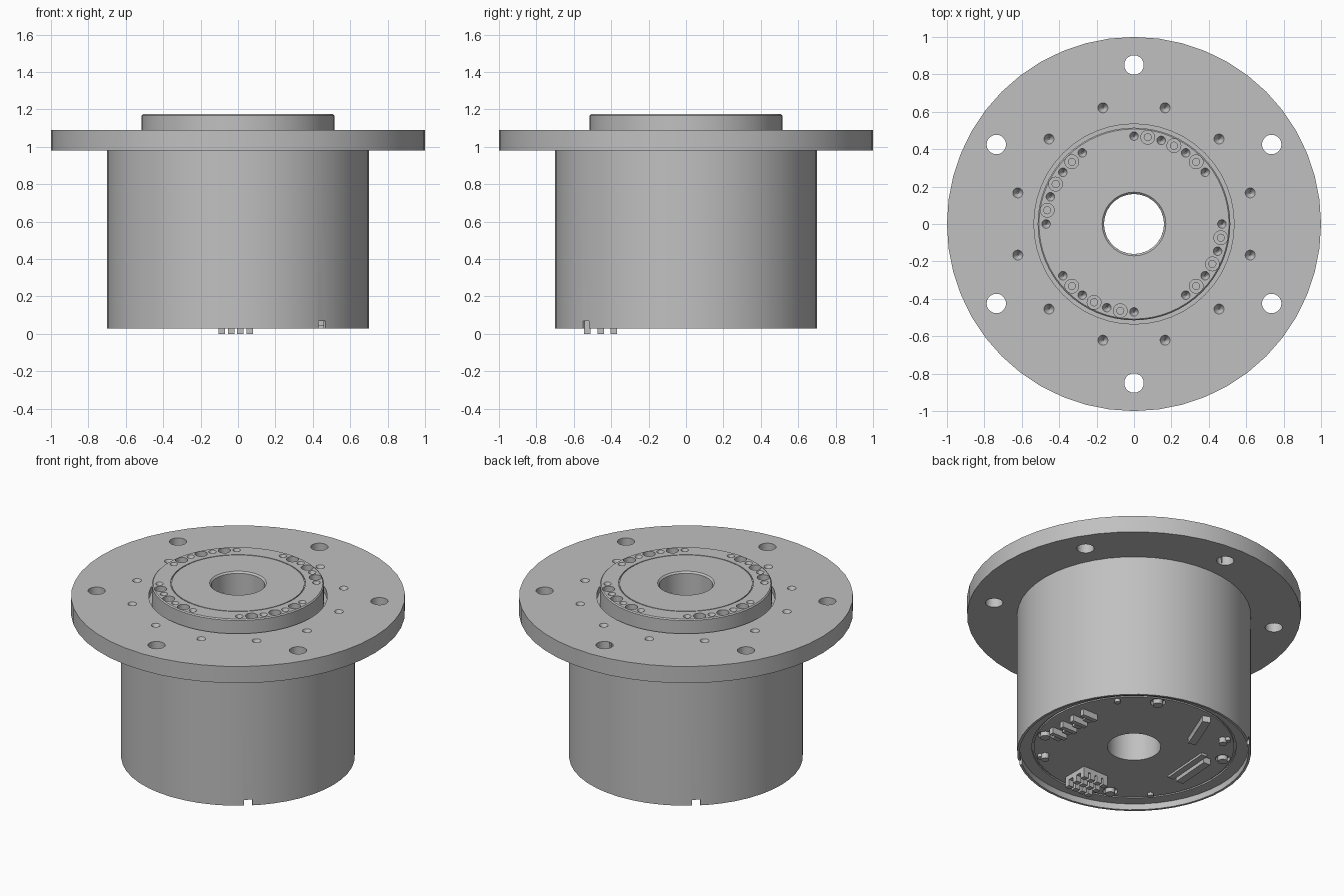
import bpy, bmesh
from math import sin, cos, radians, pi
from mathutils import Matrix, Vector

cube = bpy.data.objects.get("Cube")
if cube:
    bpy.data.objects.remove(cube)

grey = bpy.data.materials.new("machined_grey")
grey.use_nodes = True
grey.diffuse_color = (0.53, 0.53, 0.53, 1)
grey.node_tree.nodes["Principled BSDF"].inputs["Base Color"].default_value = grey.diffuse_color


def finish(name, bm):
    bmesh.ops.recalc_face_normals(bm, faces=bm.faces)
    mesh = bpy.data.meshes.new(name)
    bm.to_mesh(mesh)
    bm.free()
    mesh.materials.append(grey)
    obj = bpy.data.objects.new(name, mesh)
    bpy.context.collection.objects.link(obj)
    return obj


def lathe(name, profile, steps):
    """Revolve a closed (radius, height) outline around z."""
    bm = bmesh.new()
    rings = [[bm.verts.new((r * cos(2 * pi * i / steps), r * sin(2 * pi * i / steps), z))
              for r, z in profile] for i in range(steps)]
    for i, ring in enumerate(rings):
        after = rings[(i + 1) % steps]
        for j in range(len(profile)):
            k = (j + 1) % len(profile)
            bm.faces.new((ring[j], after[j], after[k], ring[k]))
    return finish(name, bm)


def polar(radius, angles):
    return [(radius * cos(radians(a)), radius * sin(radians(a))) for a in angles]


def add_posts(bm, points, r_low, r_high, z0, z1, sides=20):
    for x, y in points:
        bmesh.ops.create_cone(bm, cap_ends=True, segments=sides, radius1=r_low, radius2=r_high,
                              depth=z1 - z0, matrix=Matrix.Translation((x, y, (z0 + z1) / 2)))


def add_box(bm, x, y, z0, z1, length, width, angle):
    matrix = (Matrix.Translation((x, y, (z0 + z1) / 2)) @ Matrix.Rotation(radians(angle), 4, "Z")
              @ Matrix.Diagonal((length, width, z1 - z0, 1)))
    bmesh.ops.create_cube(bm, size=1, matrix=matrix)


def cut(obj, bm):
    cutter = finish("cutter", bm)
    cutter.hide_render = True
    mod = obj.modifiers.new("cut", "BOOLEAN")
    mod.operation, mod.solver, mod.object = "DIFFERENCE", "EXACT", cutter
    bpy.context.view_layer.objects.active = obj
    bpy.ops.object.modifier_apply(modifier=mod.name)
    bpy.data.objects.remove(cutter)


def drill(obj, points, r_low, r_high, z0, z1):
    bm = bmesh.new()
    add_posts(bm, points, r_low, r_high, z0, z1)
    cut(obj, bm)


def smooth(obj):
    bpy.ops.object.select_all(action="DESELECT")
    obj.select_set(True)
    bpy.context.view_layer.objects.active = obj
    bpy.ops.object.shade_smooth_by_angle(angle=radians(30))


# Housing: drum, mounting flange, recessed base and hub seat in one turned piece
housing = lathe("housing", [
    (0.16, 0.07), (0.60, 0.07), (0.60, 0.08), (0.612, 0.08), (0.612, 0.07), (0.685, 0.07),
    (0.685, 0.03), (0.70, 0.03), (0.70, 0.98), (1.0, 0.98), (1.0, 1.09),
    (0.535, 1.09), (0.535, 1.05), (0.16, 1.05)], 48)

# Flange bolt holes and small tapped holes
drill(housing, polar(0.85, range(30, 390, 60)), 0.052, 0.052, 0.9, 1.2)
drill(housing, polar(0.643, range(15, 375, 30)), 0.004, 0.028, 1.05, 1.092)

# Notches in the bottom lip
notches = bmesh.new()
for x, y in polar(0.69, (130, 310)):
    add_box(notches, x, y, 0.0, 0.068, 0.06, 0.05, 130)
cut(housing, notches)

# Recesses around the base screws
base_screws = polar(0.55, range(65, 425, 90))
drill(housing, base_screws, 0.045, 0.045, 0.0, 0.095)
smooth(housing)

# Output hub with chamfered rims and a fine ring groove
hub = lathe("output_hub", [
    (0.16, 1.05), (0.515, 1.05), (0.515, 1.168), (0.508, 1.175), (0.404, 1.175),
    (0.404, 1.168), (0.398, 1.168), (0.398, 1.175), (0.17, 1.175), (0.16, 1.165)], 64)

# Four groups of alternating dowel holes and counterbored bolt holes
starts = range(0, 360, 90)
small = polar(0.47, [s - 9 * k for s in starts for k in (0, 2, 4, 6)])
large = polar(0.47, [s - 9 * k for s in starts for k in (1, 3, 5)])
drill(hub, small, 0.004, 0.024, 1.135, 1.177)
drill(hub, large, 0.037, 0.037, 1.14, 1.2)
drill(hub, large, 0.019, 0.019, 1.10, 1.2)
smooth(hub)

# Base screws and small locating pins
bm = bmesh.new()
add_posts(bm, base_screws, 0.03, 0.03, 0.05, 0.1)
smooth(finish("base_screws", bm))
bm = bmesh.new()
add_posts(bm, polar(0.57, range(40, 400, 90)), 0.018, 0.018, 0.05, 0.08)
add_posts(bm, polar(0.54, (130, 310)), 0.024, 0.024, 0.035, 0.08)
smooth(finish("locating_pins", bm))

# Long sockets on the base
bm = bmesh.new()
add_box(bm, -0.15, 0.43, 0.03, 0.08, 0.28, 0.05, 68)
finish("rear_socket", bm)
bm = bmesh.new()
add_box(bm, -0.43, 0.04, 0.03, 0.08, 0.28, 0.05, 86)
add_box(bm, -0.385, 0.04, 0.055, 0.08, 0.34, 0.04, 86)
finish("right_socket", bm)

# Cluster of terminal blocks
bm = bmesh.new()
for i in range(4):
    add_box(bm, 0.47, 0.14 - 0.095 * i, 0.03, 0.08, 0.11, 0.03, 0)
    add_box(bm, 0.44, 0.10 - 0.095 * i, 0.045, 0.08, 0.05, 0.045, 0)
finish("terminal_blocks", bm)

# Pin header on a low base strip
bm = bmesh.new()
for i in range(4):
    for j in range(3):
        add_box(bm, -0.087 + 0.05 * i, -0.527 + 0.07 * j, 0.0, 0.08, 0.035, 0.035, 0)
add_box(bm, -0.0125, -0.4575, 0.04, 0.08, 0.185, 0.175, 0)
finish("pin_header", bm)
